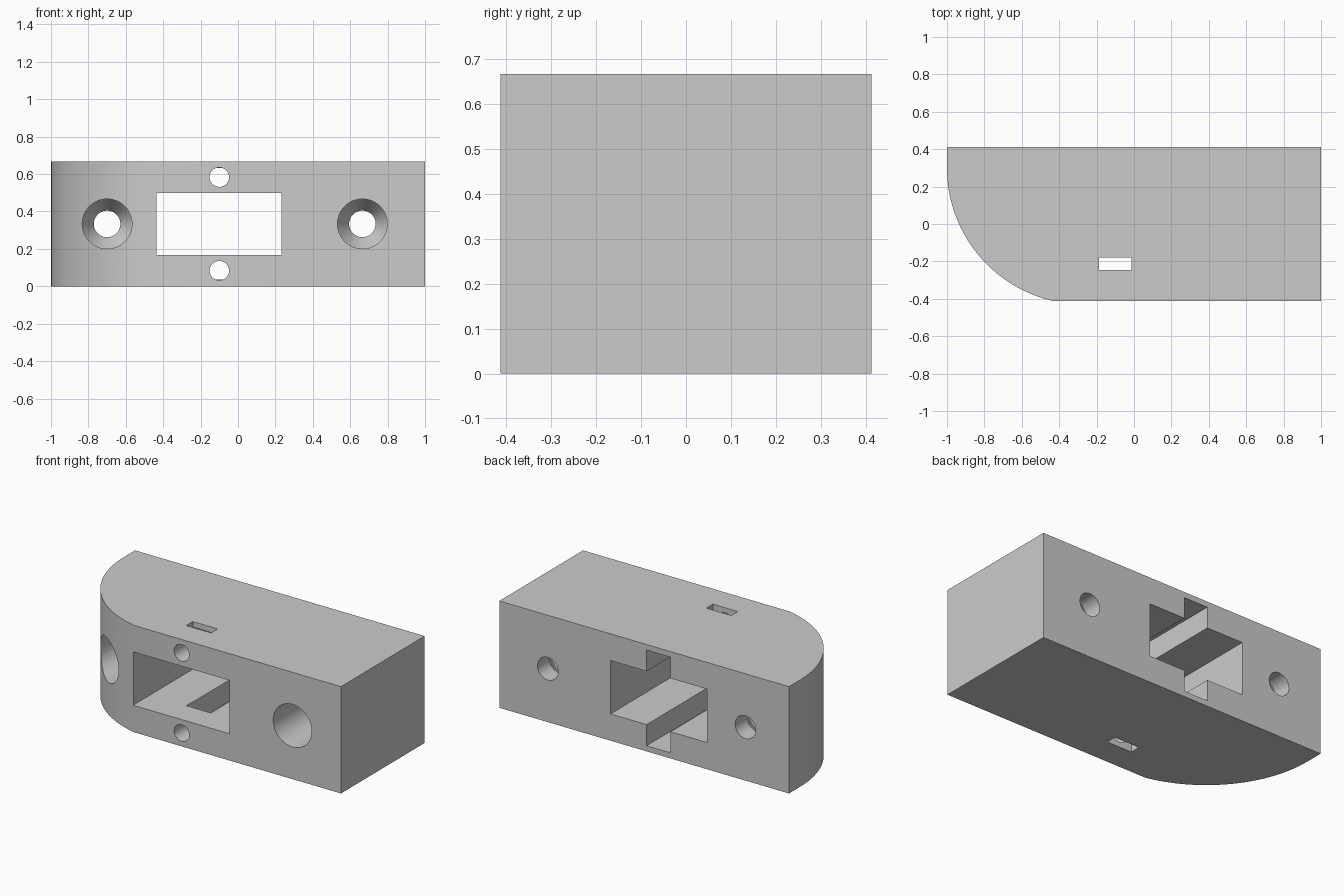
import bpy, bmesh, math

default = bpy.data.objects.get("Cube")
if default:
    bpy.data.objects.remove(default, do_unlink=True)

W, D, H = 1.0, 0.413, 0.667      # half width, half depth, height
SLOT_X, MID_Z = -0.1, H / 2

grey = bpy.data.materials.new("plain grey")
grey.use_nodes = True
COLOUR = (0.6, 0.6, 0.6, 1)
grey.diffuse_color = COLOUR
grey.node_tree.nodes["Principled BSDF"].inputs["Base Color"].default_value = COLOUR


def make_object(name, bm):
    bmesh.ops.recalc_face_normals(bm, faces=bm.faces)
    mesh = bpy.data.meshes.new(name)
    bm.to_mesh(mesh)
    bm.free()
    mesh.materials.append(grey)
    obj = bpy.data.objects.new(name, mesh)
    bpy.context.collection.objects.link(obj)
    return obj


def box(name, x0, x1, y0, y1, z0, z1):
    bm = bmesh.new()
    bmesh.ops.create_cube(bm, size=1)
    for v in bm.verts:
        v.co.x = x1 if v.co.x > 0 else x0
        v.co.y = y1 if v.co.y > 0 else y0
        v.co.z = z1 if v.co.z > 0 else z0
    return make_object(name, bm)


def turned(name, x, z, profile, sides=48):
    """Round cutter along y from (y, radius) steps."""
    bm = bmesh.new()
    rings = []
    for y, r in profile:
        angles = [math.tau * i / sides for i in range(sides)]
        rings.append([bm.verts.new((x + r * math.cos(a), y, z + r * math.sin(a)))
                      for a in angles])
    for a, b in zip(rings, rings[1:]):
        for i in range(sides):
            j = (i + 1) % sides
            bm.faces.new((a[i], a[j], b[j], b[i]))
    bm.faces.new(rings[0])
    bm.faces.new(rings[-1])
    return make_object(name, bm)


# Block outline with one large rounded corner, extruded upward
R, ARC_Y, STEPS = 0.73, 0.3, 40
end = math.asin((D + ARC_Y) / R)
outline = [(W, -D), (W, D), (-W, D)]
for i in range(STEPS + 1):
    a = end * i / STEPS
    outline.append((-W + R - R * math.cos(a), ARC_Y - R * math.sin(a)))
bm = bmesh.new()
base = bm.faces.new([bm.verts.new((x, y, 0)) for x, y in outline])
top = bmesh.ops.extrude_face_region(bm, geom=[base])["geom"]
bmesh.ops.translate(bm, vec=(0, 0, H),
                    verts=[g for g in top if isinstance(g, bmesh.types.BMVert)])
body = make_object("mounting_block", bm)

# Window, rear slot and the small vertical opening
cutters = [
    box("window_cutter", -0.435, 0.232, -0.6, 0.6, 0.167, 0.5),
    box("rear_slot_cutter", SLOT_X - 0.083, SLOT_X + 0.083, -0.245, 0.61, 0.035, H - 0.035),
    box("vertical_opening_cutter", SLOT_X - 0.086, SLOT_X + 0.086, -0.245, -0.18, -0.1, H + 0.1),
]
# Pin holes above and below the window
for name, side in (("upper", 1), ("lower", -1)):
    cutters.append(turned(name + "_pin_hole_cutter", SLOT_X, MID_Z + side * 0.25,
                          [(-0.62, 0.052), (-0.2, 0.052)]))
# Countersunk screw holes
for name, x in (("right", -0.7), ("left", 0.665)):
    cutters.append(turned(name + "_screw_hole_cutter", x, MID_Z,
                          [(-0.63, 0.133), (0.2, 0.133), (0.3, 0.071), (0.63, 0.071)]))

for cutter in cutters:
    cutter.hide_render = True
    cutter.hide_set(True)
    mod = body.modifiers.new(cutter.name, "BOOLEAN")
    mod.operation = "DIFFERENCE"
    mod.solver = "EXACT"
    mod.object = cutter

# Apply the cuts, then remove the cutters
bpy.context.view_layer.objects.active = body
body.select_set(True)
for mod in list(body.modifiers):
    bpy.ops.object.modifier_apply(modifier=mod.name)
for cutter in cutters:
    bpy.data.objects.remove(cutter, do_unlink=True)
bpy.ops.object.shade_smooth_by_angle(angle=math.radians(25))
